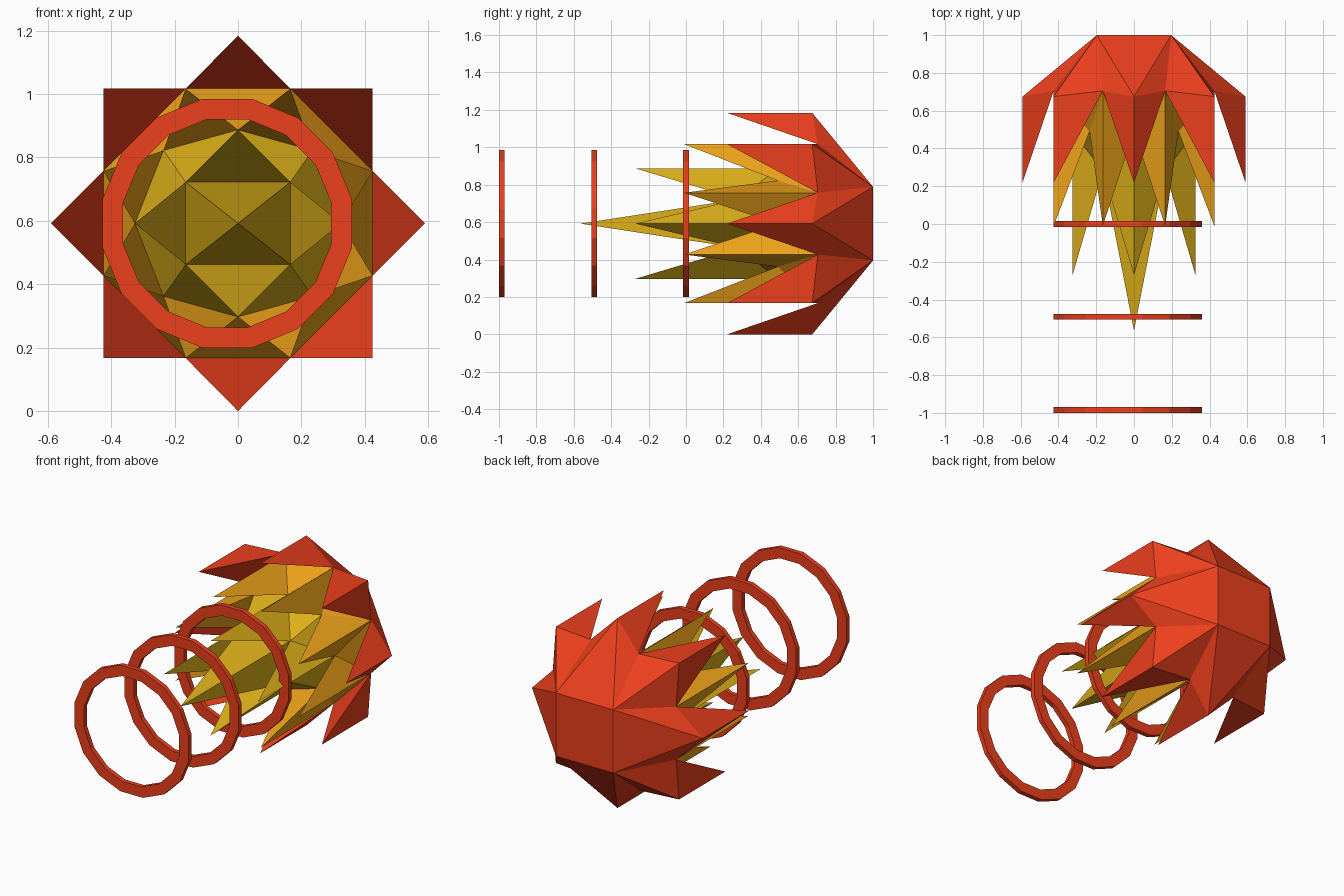
import bpy, bmesh, math

if "Cube" in bpy.data.objects:
    bpy.data.objects.remove(bpy.data.objects["Cube"])

CZ = 0.592  # height of the long axis


def material(name, rgb):
    m = bpy.data.materials.new(name)
    m.diffuse_color = (*rgb, 1)
    m.use_nodes = True
    m.node_tree.nodes["Principled BSDF"].inputs["Base Color"].default_value = m.diffuse_color
    return m


RED = material("red", (0.84, 0.05, 0.012))
ORANGE = material("orange", (0.84, 0.36, 0.01))
YELLOW = material("yellow", (0.72, 0.43, 0.01))


def finish(name, bm, mats):
    bmesh.ops.recalc_face_normals(bm, faces=bm.faces)
    me = bpy.data.meshes.new(name)
    bm.to_mesh(me)
    bm.free()
    for m in mats:
        me.materials.append(m)
    ob = bpy.data.objects.new(name, me)
    bpy.context.collection.objects.link(ob)


# Spiky flame: nested layers of spikes on one closed shell
bm = bmesh.new()


def vert(p, y):
    return bm.verts.new((p[0], y, CZ + p[1]))


def face(mat, *vs):
    bm.faces.new(vs).material_index = mat


def eight(side, top, cx, cz):
    """Plan of eight points: side, corner, top, corner..."""
    return [(side, 0), (cx, cz), (0, top), (-cx, cz),
            (-side, 0), (-cx, -cz), (0, -top), (cx, -cz)]


def spike(mat, tip, shoulder, a, b):
    face(mat, tip, shoulder, a)
    face(mat, tip, b, shoulder)
    face(mat, tip, a, b)


outer = eight(0.59, 0.592, 0.425, 0.425)
middle = [(0.425, 0.165), (0.165, 0.425), (-0.165, 0.425), (-0.425, 0.165),
          (-0.425, -0.165), (-0.165, -0.425), (0.165, -0.425), (0.425, -0.165)]
inner = eight(0.325, 0.295, 0.235, 0.23)
S = [vert(p, 0.675) for p in outer]
T = [vert(p, 0.22) for p in outer]
N = [vert(p, 0.705) for p in middle]
U = [vert(p, -0.01) for p in middle]
M = [vert(p, 0.49) for p in inner]
V = {k: vert(inner[k], -0.27) for k in (0, 2, 4, 6)}
core = eight(0, 0, 0.165, 0.13)
I = {k: vert(core[k], 0.28) for k in (1, 3, 5, 7)}
back = eight(0, 0, 0.197, 0.197)
B = {k: vert(back[k], 1.0) for k in (1, 3, 5, 7)}
C = vert((0, 0), -0.565)

for k in range(8):
    n = (k + 1) % 8
    spike(0, T[k], S[k], N[k - 1], N[k])          # red outer spikes
    face(1, N[k - 1], N[k], M[k])                 # slope between layers
    spike(1, U[k], N[k], M[k], M[n])              # orange middle spikes
    odd = k if k % 2 else n
    face(2, M[k], M[n], I[odd])                   # slope to the core
    face(0, B[odd], S[k], N[k])                   # red rear shell
    face(0, B[odd], N[k], S[n])
    if k % 2 == 0:
        p = (k - 1) % 8
        spike(2, V[k], M[k], I[p], I[n])          # yellow inner spikes
        face(2, C, I[p], I[n])                    # centre spike
        face(0, B[p], B[n], S[k])
face(0, B[1], B[3], B[5], B[7])
finish("flame_body", bm, [RED, ORANGE, YELLOW])


# Three flat sixteen-sided rings in front
def ring(name, y, x=-0.034, n=16, thick=0.03):
    global bm
    bm = bmesh.new()
    loops = []
    for i in range(n):
        a = 2 * math.pi * (i + 0.5) / n
        k = 1 / math.cos(math.pi / n)
        loops.append([vert((x + r * k * math.cos(a), r * k * math.sin(a)), yy)
                      for r, yy in ((0.393, y), (0.393, y + thick),
                                    (0.328, y + thick), (0.328, y))])
    for i in range(n):
        a, b = loops[i], loops[(i + 1) % n]
        for j in range(4):
            m = (j + 1) % 4
            face(0, a[j], a[m], b[m], b[j])
    finish(name, bm, [RED])


for name, y in (("front_ring", -1.0), ("middle_ring", -0.506), ("rear_ring", -0.015)):
    ring(name, y)
